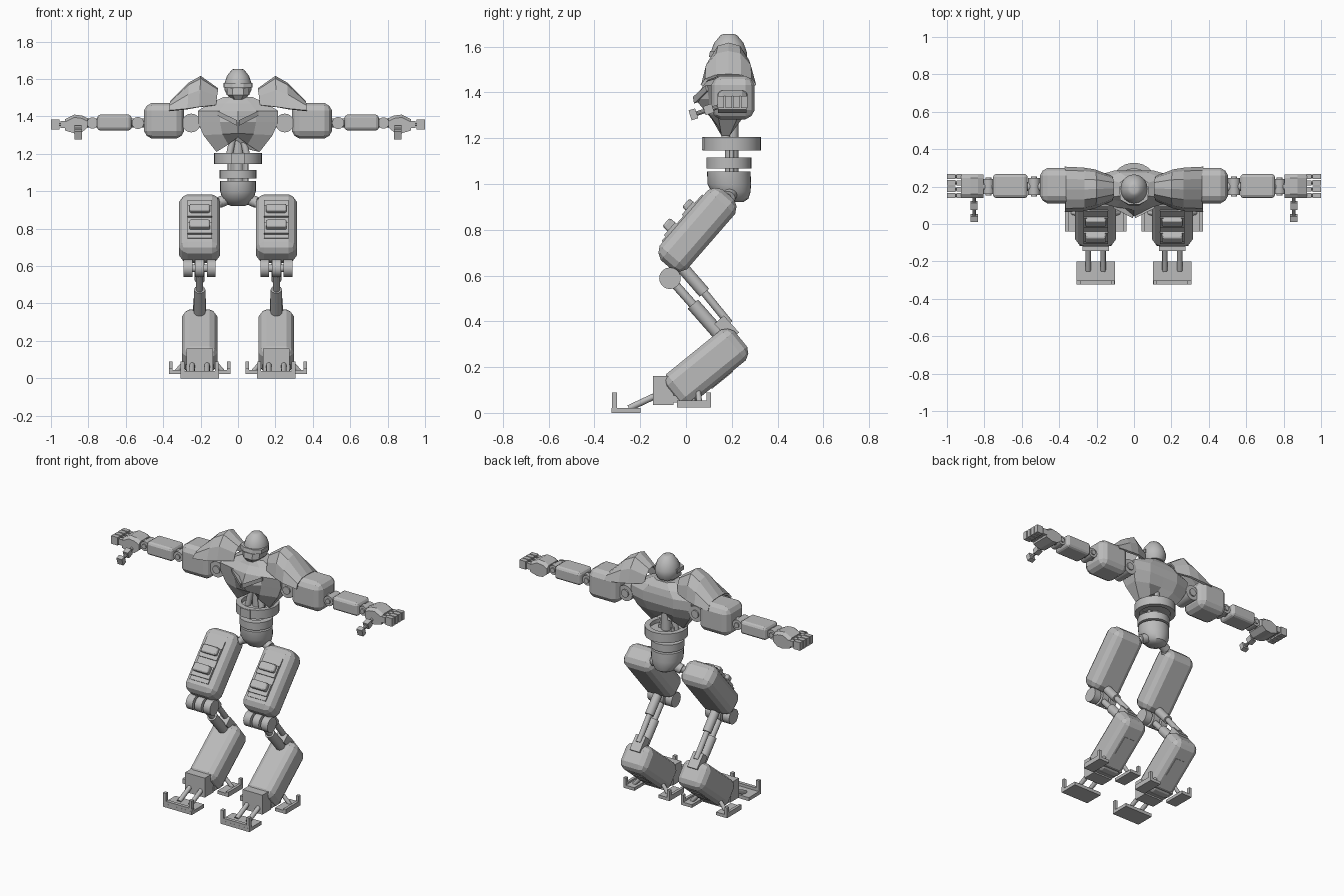
import bpy, bmesh, math
from mathutils import Vector, Matrix

cube = bpy.data.objects.get("Cube")
if cube:
    bpy.data.objects.remove(cube)

metal = bpy.data.materials.new("plain_grey")
metal.use_nodes = True
GREY = (0.5, 0.5, 0.5, 1)
metal.diffuse_color = GREY
metal.node_tree.nodes["Principled BSDF"].inputs["Base Color"].default_value = GREY


def finish(name, bm, smooth=False):
    bmesh.ops.recalc_face_normals(bm, faces=bm.faces[:])
    me = bpy.data.meshes.new(name)
    bm.to_mesh(me)
    bm.free()
    me.materials.append(metal)
    ob = bpy.data.objects.new(name, me)
    bpy.context.collection.objects.link(ob)
    if smooth:
        bpy.context.view_layer.objects.active = ob
        ob.select_set(True)
        bpy.ops.object.shade_smooth_by_angle(angle=math.radians(35))
        ob.select_set(False)
    return ob


def box(name, loc, size, bevel=0, frame=None):
    """Box in world space, or in a limb frame when one is given."""
    bm = bmesh.new()
    bmesh.ops.create_cube(bm, size=1)
    bmesh.ops.scale(bm, vec=size, verts=bm.verts[:])
    if bevel:
        bmesh.ops.bevel(bm, geom=bm.edges[:], offset=bevel, segments=2,
                        profile=0.4, affect='EDGES')
    m = Matrix.Translation(loc)
    bm.transform(frame @ m if frame else m)
    return finish(name, bm)


def rod(name, a, b, r, r2=None, sides=20):
    a, b = Vector(a), Vector(b)
    bm = bmesh.new()
    bmesh.ops.create_cone(bm, cap_ends=True, segments=sides, radius1=r,
                          radius2=r if r2 is None else r2, depth=(b - a).length)
    turn = (b - a).to_track_quat('Z', 'Y').to_matrix().to_4x4()
    bm.transform(Matrix.Translation((a + b) / 2) @ turn)
    return finish(name, bm, True)


def loft(name, rings, closed=True, caps=True, smooth=False):
    bm = bmesh.new()
    rows = [[bm.verts.new(p) for p in ring] for ring in rings]
    n = len(rows[0])
    for lo, hi in zip(rows, rows[1:]):
        for i in range(n if closed else n - 1):
            j = (i + 1) % n
            bm.faces.new((lo[i], lo[j], hi[j], hi[i]))
    if caps:
        bm.faces.new(rows[0])
        bm.faces.new(rows[-1])
    return finish(name, bm, smooth)


def circle(r, z, y=0.19, n=32, ry=None):
    ry = ry or r
    return [(r * math.cos(math.tau * i / n), y + ry * math.sin(math.tau * i / n), z)
            for i in range(n)]


def limb(x, y, z, degrees):
    return Matrix.Translation((x, y, z)) @ Matrix.Rotation(math.radians(degrees), 4, 'X')


# Head: bullet helmet, face mask and brow
loft("helmet", [circle(r, z, 0.187, 16, r * 1.08) for r, z in
     ((0.06, 1.515), (0.073, 1.545), (0.073, 1.575), (0.06, 1.615), (0.033, 1.65), (0.02, 1.655))],
     smooth=True)
loft("face_mask", [[(-w, 0.17, z), (-w, y + 0.03, z), (-w / 2, y, z), (w / 2, y, z),
     (w, y + 0.03, z), (w, 0.17, z)]
     for w, y, z in ((0.035, 0.12, 1.49), (0.058, 0.1, 1.515), (0.06, 0.105, 1.55))])
loft("brow", [[(-0.078, 0.2, z), (-0.075, 0.13, z), (-0.03, y, z), (0.03, y, z),
     (0.075, 0.13, z), (0.078, 0.2, z)] for y, z in ((0.1, 1.555), (0.105, 1.58))])
rod("neck", (0, 0.19, 1.46), (0, 0.19, 1.53), 0.05)


# Chest: faceted sections with a keel in front and raised bottom centre
def chest_ring(z, w, keel, mid, corner, back, lift=0):
    half = [(w * 0.45, mid, z + lift / 2), (w, corner, z), (w, back - 0.03, z),
            (w * 0.5, back, z + lift / 2)]
    return ([(0, keel, z + lift)] + half + [(0, back, z + lift)]
            + [(-x, y, h) for x, y, h in reversed(half)])


loft("chest", [chest_ring(*s) for s in (
    (1.21, 0.115, 0.15, 0.14, 0.155, 0.22, 0.08), (1.30, 0.185, 0.09, 0.1, 0.14, 0.26, 0.01),
    (1.37, 0.215, 0.04, 0.1, 0.13, 0.285), (1.43, 0.215, 0.075, 0.09, 0.12, 0.285),
    (1.47, 0.15, 0.11, 0.12, 0.14, 0.275), (1.505, 0.075, 0.13, 0.135, 0.15, 0.25))])

# Waist: rings, spine and pelvis bowl
for name, r, inner, lo, hi, y in (("waist_ring", 0.127, 0.095, 1.147, 1.205, 0.2),
                                  ("belly_ring", 0.098, 0.06, 1.067, 1.115, 0.187)):
    loops = [circle(a, z, y) for a, z in ((r, lo), (r, hi), (inner, hi), (inner, lo), (r, lo))]
    ring = loft(name, loops, caps=False, smooth=True)
box("waist_buckle", (0, 0.085, 1.176), (0.07, 0.03, 0.055))
rod("spine", (0, 0.2, 1.0), (0, 0.2, 1.32), 0.03)
rod("belly_disc", (0, 0.187, 1.075), (0, 0.187, 1.107), 0.07)
rod("waist_disc", (0, 0.2, 1.155), (0, 0.2, 1.18), 0.1)
loft("pelvis", [circle(r, z, y) for r, z, y in
     ((0.035, 0.92, 0.215), (0.065, 0.935, 0.207), (0.085, 0.965, 0.197),
      (0.095, 1.0, 0.189), (0.095, 1.055, 0.187))], smooth=True)

for s, side in ((1, "left"), (-1, "right")):
    def nm(part):
        return side + "_" + part

    # Chest details
    loft(nm("chest_plate"), [[(s * x, y, z) for x, y, z in ring] for ring in (
        ((0.005, 0.035, 1.35), (0.005, 0.03, 1.38), (0.005, 0.08, 1.37)),
        ((0.11, 0.09, 1.405), (0.11, 0.085, 1.43), (0.11, 0.13, 1.42)))])
    rod(nm("waist_strut"), (s * 0.055, 0.17, 1.15), (s * 0.025, 0.18, 1.3), 0.018)
    rod(nm("spine_rod"), (s * 0.045, 0.2, 1.04), (s * 0.045, 0.2, 1.2), 0.01)

    # Shoulder shell: arched sheet sloping outward
    arch = []
    for x, front, back, base, top in ((0.11, 0.13, 0.25, 1.46, 1.545), (0.2, 0.09, 0.285, 1.45, 1.61),
                                      (0.26, 0.075, 0.295, 1.44, 1.575), (0.36, 0.07, 0.3, 1.43, 1.475)):
        d, h = back - front, top - base
        arch.append([(s * (x + o), front + d * t, base + h * k) for t, k, o in
                     ((0, 0, 0.01), (0.08, 0.55, 0.005), (0.27, 0.92, 0), (0.5, 1, 0),
                      (0.73, 0.92, 0), (0.92, 0.55, 0.005), (1, 0, 0.01))])
    shell = loft(nm("shoulder_shell"), arch, closed=False, caps=False)
    mod = shell.modifiers.new("thickness", 'SOLIDIFY')
    mod.thickness, mod.offset = 0.014, 0

    # Arm
    Z, Y = 1.365, 0.2
    for part, x, r, half in (("shoulder_joint", 0.25, 0.05, 0.06), ("elbow_joint", 0.535, 0.032, 0.045),
                             ("wrist_joint", 0.778, 0.03, 0.04)):
        rod(nm(part), (s * x, Y - half, Z), (s * x, Y + half, Z), r)
        rod(nm(part + "_pin"), (s * x, Y - half - 0.008, Z), (s * x, Y + half + 0.008, Z), r * 0.5)
    rod(nm("arm_axle"), (s * 0.18, Y, Z), (s * 0.84, Y, Z), 0.024)
    box(nm("upper_arm"), (s * 0.395, 0.205, 1.377), (0.215, 0.19, 0.19), 0.04)
    box(nm("forearm"), (s * 0.661, 0.203, 1.367), (0.185, 0.13, 0.085), 0.016)
    loft(nm("hand"), [[(s * x, y, z) for y, z in
         ((0.14, lo), (0.265, lo), (0.265, hi - 0.015), (0.245, hi), (0.16, hi), (0.14, hi - 0.015))]
         for x, lo, hi in ((0.805, 1.34, 1.39), (0.835, 1.315, 1.405), (0.875, 1.31, 1.41),
                           (0.925, 1.325, 1.385))])
    for i in range(4):
        y = 0.152 + i * 0.034
        rod(nm("finger_link"), (s * 0.91, y, 1.357), (s * 0.96, y, 1.357), 0.008, sides=10)
        box(nm("finger_base"), (s * 0.935, y, 1.357), (0.028, 0.026, 0.038))
        box(nm("finger_tip"), (s * 0.977, y, 1.357), (0.046, 0.028, 0.052))
    rod(nm("thumb_link"), (s * 0.855, 0.15, 1.34), (s * 0.855, 0.03, 1.302), 0.01, sides=10)
    thumb = limb(s * 0.855, 0.075, 1.318, 18)
    box(nm("thumb_base"), (0, 0.025, 0), (0.036, 0.04, 0.04), 0, thumb)
    box(nm("thumb_tip"), (0, -0.045, 0), (0.04, 0.03, 0.045), 0, thumb)

    # Thigh with raised front blocks
    X = s * 0.205
    rod(nm("hip_ball"), (s * 0.04, 0.2, 0.965), (s * 0.1, 0.185, 0.94), 0.03)
    rod(nm("hip_axle"), (s * 0.08, 0.19, 0.95), (s * 0.15, 0.13, 0.9), 0.022)
    thigh = limb(X, 0.05, 0.80, -41)
    box(nm("thigh"), (0, 0, 0), (0.22, 0.158, 0.41), 0.045, thigh)
    box(nm("thigh_panel"), (0, -0.08, -0.005), (0.13, 0.012, 0.27), 0, thigh)
    for z, d in ((0.055, 0.036), (-0.065, 0.046)):
        box(nm("thigh_block"), (0, -0.08 - d / 2, z), (0.11, d, 0.05), 0.008, thigh)
        box(nm("thigh_block_foot"), (0, -0.085, z - 0.012), (0.13, 0.02, 0.075), 0, thigh)

    # Knee and the paired struts to the shin
    for dx in (-0.062, 0, 0.062):
        rod(nm("knee_disc"), (X + dx - 0.024, -0.07, 0.588), (X + dx + 0.024, -0.07, 0.588), 0.047)
    rod(nm("knee_axle"), (X - 0.08, -0.07, 0.588), (X + 0.08, -0.07, 0.588), 0.02)
    rod(nm("knee_front_strut"), (X, -0.06, 0.575), (X, 0.06, 0.44), 0.019)
    rod(nm("shin_front_sleeve"), (X, 0.03, 0.475), (X, 0.14, 0.35), 0.03)
    rod(nm("knee_rear_sleeve"), (X, -0.02, 0.64), (X, 0.08, 0.525), 0.027)
    rod(nm("knee_rear_strut"), (X, 0.06, 0.55), (X, 0.19, 0.39), 0.017)
    box(nm("shin_bracket"), (0, 0, 0), (0.07, 0.055, 0.1), 0, limb(X, 0.178, 0.37, 42))

    # Shin with a rear hatch
    shin = limb(X, 0.088, 0.20, -51)
    box(nm("shin"), (0, 0, 0), (0.19, 0.172, 0.39), 0.042, shin)
    box(nm("shin_hatch"), (0, 0.086, 0.02), (0.08, 0.008, 0.12), 0, shin)

    # Foot: ankle block, toe plate and side plates
    box(nm("ankle"), (X, -0.1, 0.098), (0.14, 0.09, 0.125))
    box(nm("toe_plate"), (X, -0.262, 0.011), (0.205, 0.125, 0.022))
    box(nm("toe_wall"), (X, -0.313, 0.02), (0.205, 0.022, 0.04))
    for d in (-1, 1):
        box(nm("toe_post"), (X + d * 0.092, -0.313, 0.045), (0.02, 0.022, 0.09))
        rod(nm("toe_rod"), (X + d * 0.04, -0.09, 0.095), (X + d * 0.04, -0.25, 0.02), 0.014)
        px = X + d * 0.125
        box(nm("side_plate"), (px, 0.035, 0.034), (0.078, 0.15, 0.02))
        box(nm("side_post"), (px + d * 0.03, 0.1, 0.06), (0.018, 0.02, 0.06))
        box(nm("side_rail"), (px + d * 0.03, 0.035, 0.045), (0.018, 0.15, 0.02))
        rod(nm("side_rod"), (X + d * 0.05, 0.05, 0.12), (px, 0.06, 0.035), 0.012)
    box(nm("heel_bar"), (X, -0.01, 0.06), (0.15, 0.1, 0.03))
